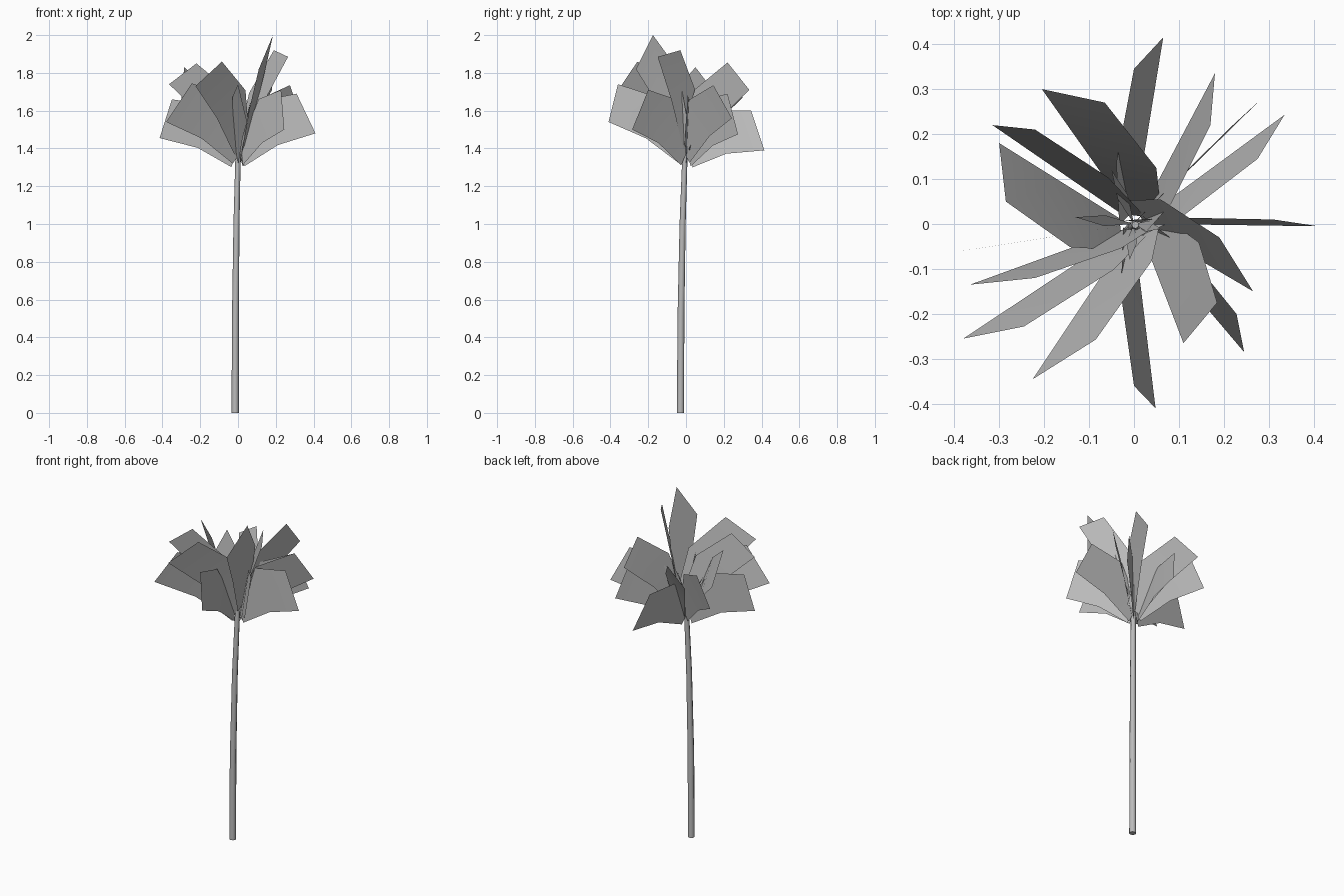
import bpy
from mathutils import Vector

cube = bpy.data.objects.get("Cube")
if cube:
    bpy.data.objects.remove(cube)

grey = bpy.data.materials.new("plain_grey")
grey.use_nodes = True
colour = (0.5, 0.5, 0.5, 1)
grey.diffuse_color = colour
grey.node_tree.nodes["Principled BSDF"].inputs["Base Color"].default_value = colour


def add_object(name, verts, faces):
    mesh = bpy.data.meshes.new(name)
    mesh.from_pydata(verts, [], faces)
    mesh.materials.append(grey)
    obj = bpy.data.objects.new(name, mesh)
    bpy.context.collection.objects.link(obj)
    bpy.ops.object.select_all(action='DESELECT')
    obj.select_set(True)
    bpy.context.view_layer.objects.active = obj
    bpy.ops.object.shade_smooth_by_angle(angle=0.9)
    return obj


def add_leaf(name, low_tip, high_tip):
    """Broad two-panel blade growing from the crown out to a slanted tip edge."""
    low, high = Vector(low_tip), Vector(high_tip)
    width = high - low
    out = Vector((low.x + high.x, low.y + high.y, 0)).normalized()
    root = out * 0.035 + Vector((0, 0, 1.3 + max(0, low.z - 1.45) * 0.22))
    middle = root.lerp(low, 0.47) + Vector((0, 0, 0.03))
    verts = [root, middle, low,
             root + width * 0.55, middle + width * 1.1, high]
    return add_object(name, verts, [(0, 1, 4, 3), (1, 2, 5, 4)])


# Trunk: slightly leaning, tapering tube with capped ends
path = [Vector(p) for p in ((-.015, -.029, 0), (-.014, -.027, .5),
                            (-.008, -.018, 1), (0, -.006, 1.35), (.003, -.002, 1.46))]
radii = (.019, .018, .016, .014, .008)
sides = 8
ring = [Vector((1, 0, 0)) for _ in range(sides)]
for i, spoke in enumerate(ring):
    spoke.rotate(Vector((0, 0, 1)).rotation_difference(Vector((0, 0, 1))))
    spoke.xy = (Vector((1, 0)).xy if i == 0 else ring[i - 1].xy)
    if i:
        from mathutils import Matrix
        from math import tau
        spoke.rotate(Matrix.Rotation(tau / sides, 3, 'Z'))
verts = [p + s * r for p, r in zip(path, radii) for s in ring]
faces = [(k * sides + i, k * sides + (i + 1) % sides,
          (k + 1) * sides + (i + 1) % sides, (k + 1) * sides + i)
         for k in range(len(path) - 1) for i in range(sides)]
faces += [tuple(reversed(range(sides))), tuple(range(len(verts) - sides, len(verts)))]
add_object("trunk", verts, faces)

# Crown: lower and upper tip corner of every large leaf, going round
leaf_tips = [
    ((.41, -.005, 1.48), (.31, .01, 1.69)),
    ((.335, .243, 1.56), (.275, .145, 1.735)),
    ((.28, .275, 1.475), (.22, .22, 1.69)),
    ((.18, .335, 1.71), (.17, .22, 1.855)),
    ((.065, .415, 1.39), (0, .345, 1.6)),
    ((-.205, .3, 1.67), (-.065, .27, 1.76)),
    ((-.315, .22, 1.55), (-.22, .21, 1.72)),
    ((-.3, .18, 1.66), (-.285, .05, 1.83)),
    ((-.415, -.065, 1.455), (-.35, -.055, 1.66)),
    ((-.365, -.135, 1.74), (-.22, -.12, 1.85)),
    ((-.38, -.255, 1.54), (-.245, -.228, 1.745)),
    ((-.225, -.345, 1.73), (-.085, -.257, 1.86)),
    ((.048, -.41, 1.54), (0, -.36, 1.74)),
    ((.245, -.285, 1.5), (.228, -.2, 1.71)),
    ((.11, -.265, 1.82), (.185, -.175, 2)),
    ((.265, -.15, 1.885), (.19, -.03, 1.92)),
]
for i, (low, high) in enumerate(leaf_tips):
    add_leaf(f"leaf_{i + 1}", low, high)

# Heart: small narrow shoots in the middle of the crown
shoots = [(-.13, .015, 1.62), (-.05, .12, 1.6), (.06, -.01, 1.58), (-.01, -.08, 1.7)]
for i, tip in enumerate(shoots):
    end = Vector(tip)
    side = Vector((-end.y, end.x, 0)).normalized() * 0.012
    base = Vector((0, 0, 1.4))
    middle = base.lerp(end, 0.5)
    add_object(f"shoot_{i + 1}", [base, middle + side, end, middle - side], [(0, 1, 2, 3)])
